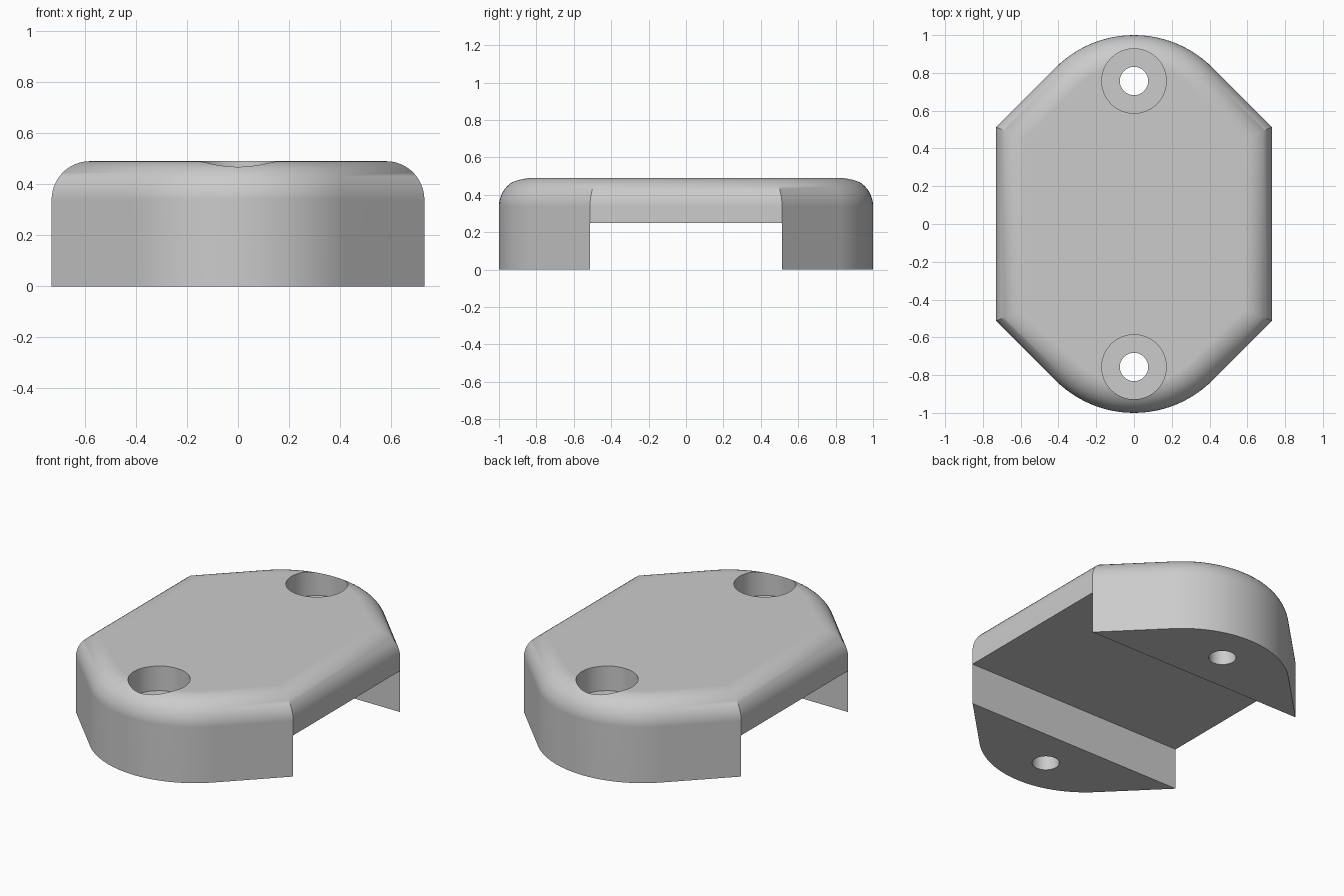
import bpy, bmesh
from math import sin, cos, pi, radians, tan

cube = bpy.data.objects.get("Cube")
if cube:
    bpy.data.objects.remove(cube, do_unlink=True)

HALF_WIDTH, CORNER_Y, HEIGHT = 0.73, 0.513, 0.49
ARC_RADIUS, FILLET = 0.587, 0.15
HOLE_Y, CHANNEL_TOP, SEAT_Z = 0.757, 0.25, 0.34
ARC_STEPS, FILLET_STEPS = 24, 12

grey = bpy.data.materials.new("light grey")
grey.use_nodes = True
grey.diffuse_color = (0.6, 0.6, 0.6, 1)
grey.node_tree.nodes["Principled BSDF"].inputs["Base Color"].default_value = grey.diffuse_color


def outline(inset):
    """Stretched hexagon with rounded ends, moved inwards by inset."""
    corner = (HALF_WIDTH - inset, CORNER_Y - inset * tan(pi / 8))
    r = ARC_RADIUS - inset
    half = [corner]
    for i in range(ARC_STEPS + 1):
        a = radians(45 + 90 * i / ARC_STEPS)
        half.append((r * cos(a), 1 - ARC_RADIUS + r * sin(a)))
    half.append((-corner[0], corner[1]))
    return half + [(-x, -y) for x, y in half]


def make_object(name, bm):
    bmesh.ops.recalc_face_normals(bm, faces=bm.faces)
    mesh = bpy.data.meshes.new(name)
    bm.to_mesh(mesh)
    bm.free()
    mesh.materials.append(grey)
    obj = bpy.data.objects.new(name, mesh)
    bpy.context.collection.objects.link(obj)
    return obj


def cut(target, bm):
    """Subtract a temporary solid from the target."""
    cutter = make_object("cutter", bm)
    cutter.hide_render = True
    mod = target.modifiers.new("cut", 'BOOLEAN')
    mod.operation, mod.solver, mod.object = 'DIFFERENCE', 'EXACT', cutter
    bpy.ops.object.modifier_apply(modifier=mod.name)
    bpy.data.objects.remove(cutter, do_unlink=True)


def cylinder(radius, y, z0, z1):
    bm = bmesh.new()
    bmesh.ops.create_cone(bm, cap_ends=True, segments=48, radius1=radius,
                          radius2=radius, depth=z1 - z0)
    bmesh.ops.translate(bm, verts=bm.verts, vec=(0, y, (z0 + z1) / 2))
    return bm


# Body: stacked outlines with a rounded top edge
levels = [(0, 0)]
for i in range(FILLET_STEPS + 1):
    a = pi / 2 * i / FILLET_STEPS
    levels.append((FILLET * (1 - cos(a)), HEIGHT - FILLET * (1 - sin(a))))
bm = bmesh.new()
rings = [[bm.verts.new((x, y, z)) for x, y in outline(d)] for d, z in levels]
for low, high in zip(rings, rings[1:]):
    for i in range(len(low)):
        j = (i + 1) % len(low)
        bm.faces.new((low[i], low[j], high[j], high[i]))
bm.faces.new(rings[0])
bm.faces.new(rings[-1])
body = make_object("bridge_clamp_body", bm)
bpy.context.view_layer.objects.active = body
body.select_set(True)

# Channel across the underside
bm = bmesh.new()
bmesh.ops.create_cube(bm, size=2)
bmesh.ops.scale(bm, verts=bm.verts, vec=(1, CORNER_Y, CHANNEL_TOP))
cut(body, bm)

# Counterbored screw holes
for side in (-1, 1):
    cut(body, cylinder(0.171, side * HOLE_Y, SEAT_Z, 1))
    cut(body, cylinder(0.075, side * HOLE_Y, -0.5, 1))

bpy.ops.object.shade_smooth_by_angle(angle=radians(30))
weighted = body.modifiers.new("flat top shading", 'WEIGHTED_NORMAL')
weighted.keep_sharp = True
